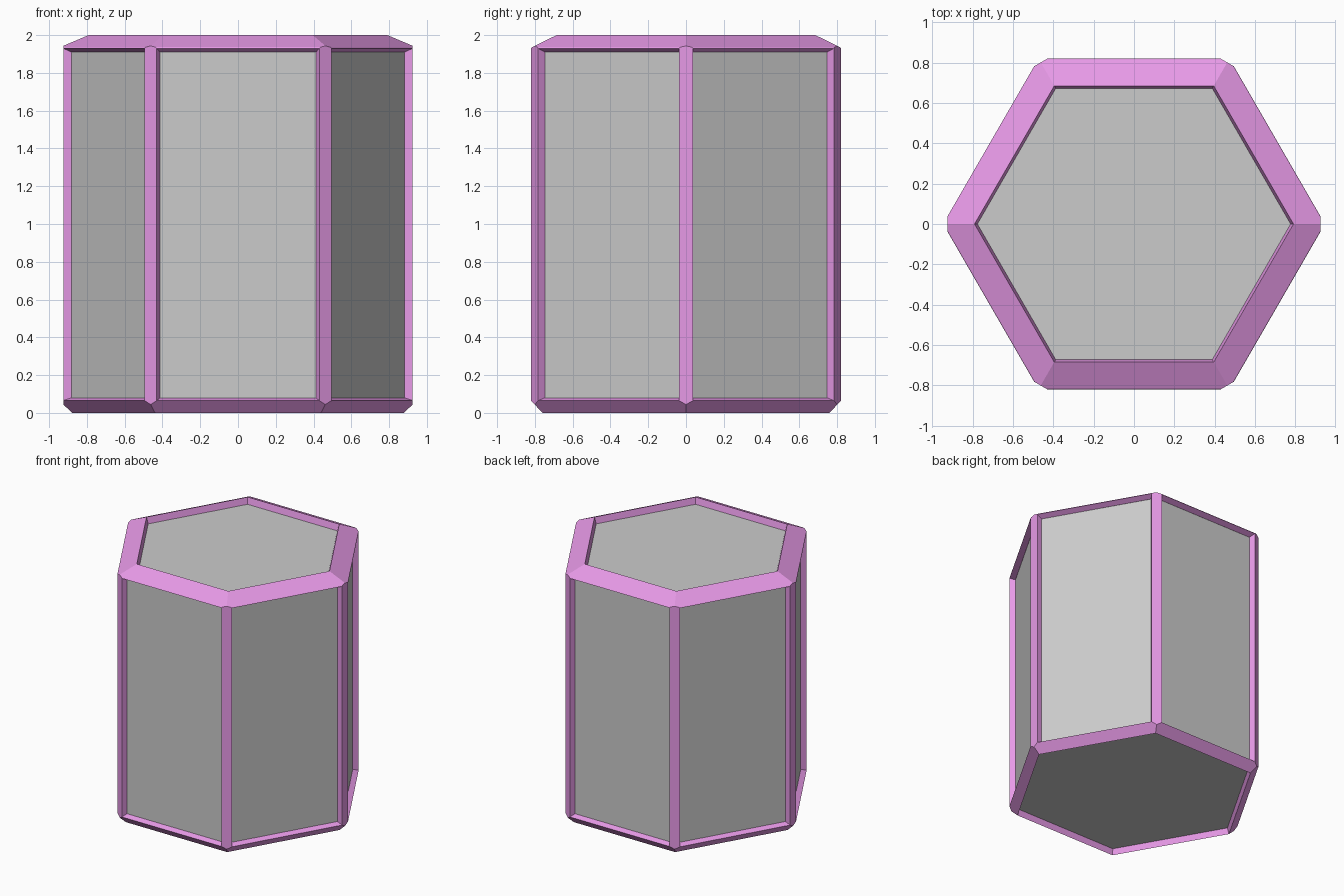
import bpy, bmesh
from math import cos, radians
from mathutils import Matrix, Vector

if "Cube" in bpy.data.objects:
    bpy.data.objects.remove(bpy.data.objects["Cube"])

C30 = cos(radians(30))
CORNER = 0.925  # radius of the flattened vertical corners

pink = bpy.data.materials.new("pink_trim")
pink.diffuse_color = (0.8, 0.32, 0.8, 1)
pink.use_nodes = True
pink.node_tree.nodes["Principled BSDF"].inputs["Base Color"].default_value = pink.diffuse_color


def finish(bm, name, mat=None):
    bmesh.ops.recalc_face_normals(bm, faces=bm.faces)
    me = bpy.data.meshes.new(name)
    bm.to_mesh(me)
    bm.free()
    ob = bpy.data.objects.new(name, me)
    bpy.context.collection.objects.link(ob)
    if mat:
        me.materials.append(mat)
    return ob


def turn(k):
    return Matrix.Rotation(radians(60 * k), 3, 'Z')


def hex_ring(name, profile):
    """Sweep an (apothem, z) profile round a hexagon, then flatten its corners."""
    bm = bmesh.new()
    loops = [[bm.verts.new(turn(k) @ Vector((a / C30, 0, z))) for a, z in profile]
             for k in range(6)]
    n = len(profile)
    for k in range(6):
        p, q = loops[k], loops[(k + 1) % 6]
        for i in range(n):
            j = (i + 1) % n
            bm.faces.new((p[i], q[i], q[j], p[j]))
    for k in range(6):
        d = turn(k) @ Vector((1, 0, 0))
        cut = bmesh.ops.bisect_plane(bm, geom=bm.verts[:] + bm.edges[:] + bm.faces[:],
                                     plane_co=d * CORNER, plane_no=d, clear_outer=True)
        edges = [e for e in cut["geom_cut"] if isinstance(e, bmesh.types.BMEdge)]
        bmesh.ops.edgeloop_fill(bm, edges=edges)
    return finish(bm, name, pink)


# Grey hexagonal core
bm = bmesh.new()
bmesh.ops.create_cone(bm, cap_ends=True, segments=6, radius1=0.9, radius2=0.9, depth=1.905,
                      matrix=Matrix.Translation((0, 0, 0.9975)) @ Matrix.Rotation(radians(30), 4, 'Z'))
# Align a core corner with +x
far = max(bm.verts, key=lambda v: v.co.x)
if abs(far.co.y) > 0.01:
    bmesh.ops.rotate(bm, verts=bm.verts, matrix=Matrix.Rotation(radians(30), 3, 'Z'))
finish(bm, "core_panels")

# Top and bottom trim
hex_ring("top_trim", [(0.78, 1.91), (0.82, 1.93), (0.816, 1.936), (0.685, 2.0), (0.67, 1.94)])
hex_ring("bottom_trim", [(0.78, 0.08), (0.82, 0.065), (0.76, 0.0), (0.745, 0.055)])

# Vertical corner posts
section = [(0.86, -0.03), (CORNER, -0.037), (CORNER, 0.037), (0.86, 0.03)]
for k in range(6):
    bm = bmesh.new()
    base = bm.faces.new([bm.verts.new(turn(k) @ Vector((x, y, 0.065))) for x, y in section])
    top = bmesh.ops.extrude_face_region(bm, geom=[base])["geom"]
    bmesh.ops.translate(bm, vec=(0, 0, 1.865),
                        verts=[v for v in top if isinstance(v, bmesh.types.BMVert)])
    if not any(f.normal.z < -0.9 or all(abs(v.co.z - 0.065) < 1e-4 for v in f.verts) for f in bm.faces):
        bm.faces.new([v for v in base.verts])
    finish(bm, f"corner_post_{k + 1}", pink)
